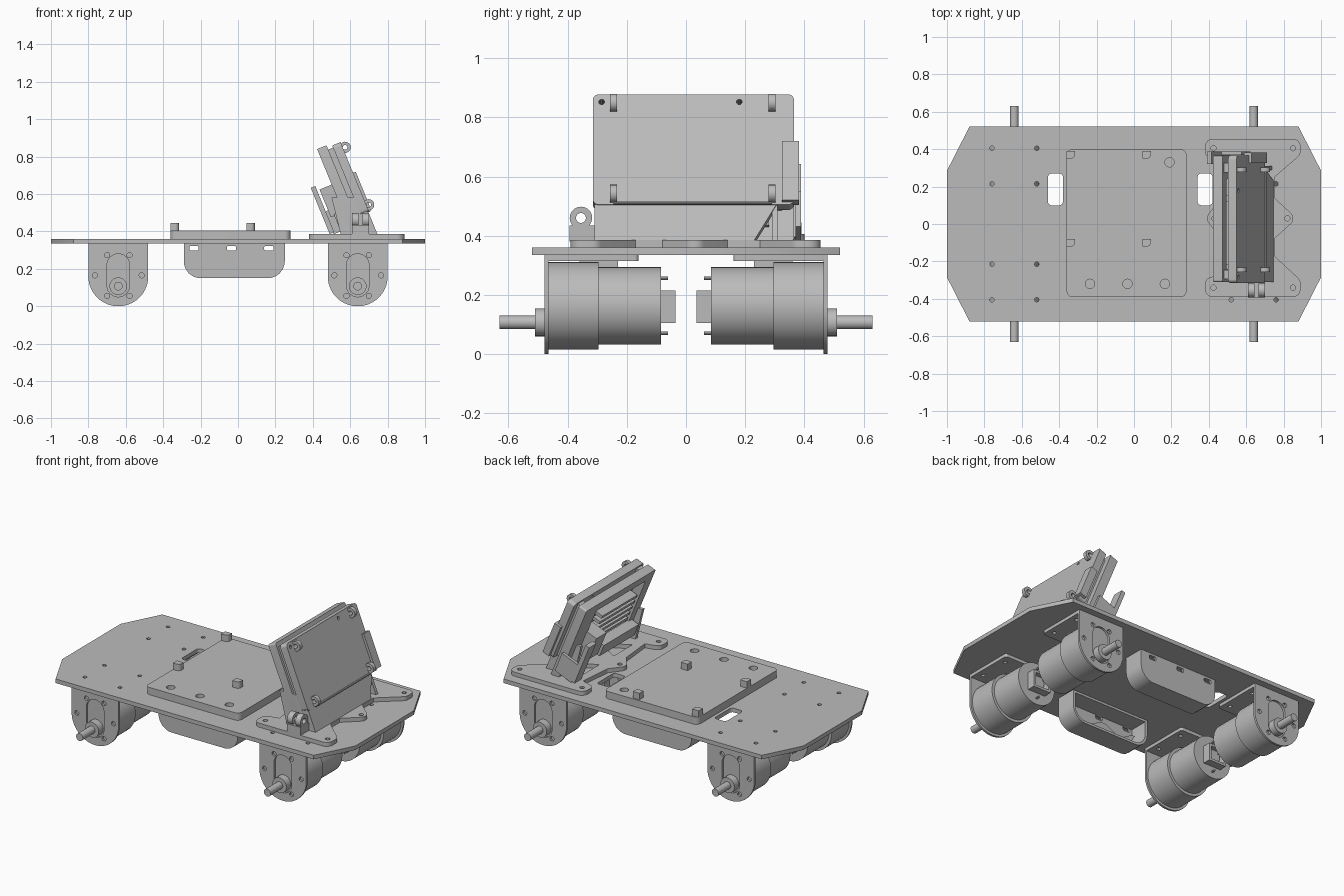
import bpy
import bmesh
from math import sin, cos, pi, radians
from mathutils import Matrix, Vector

cube = bpy.data.objects.get("Cube")
if cube:
    bpy.data.objects.remove(cube, do_unlink=True)

grey = bpy.data.materials.new("mid grey")
grey.use_nodes = True
grey.diffuse_color = (0.5, 0.5, 0.5, 1)
grey.node_tree.nodes["Principled BSDF"].inputs["Base Color"].default_value = (0.5, 0.5, 0.5, 1)

# Drawing planes: each maps a flat profile and its depth into the model
FLAT = Matrix.Identity(4)
FRONT = Matrix.Rotation(pi / 2, 4, 'X')
SIDE = Matrix(((0, 0, 1, 0), (1, 0, 0, 0), (0, 1, 0, 0), (0, 0, 0, 1)))
TILT = Matrix.Translation((0.75, 0, 0.385)) @ Matrix.Rotation(radians(-22.3), 4, 'Y')
parts = []


def finish(name, bm, matrix):
    bmesh.ops.remove_doubles(bm, verts=bm.verts, dist=0.0002)
    bm.transform(matrix)
    bmesh.ops.recalc_face_normals(bm, faces=bm.faces)
    mesh = bpy.data.meshes.new(name)
    bm.to_mesh(mesh)
    bm.free()
    mesh.materials.clear()
    mesh.materials.append(grey)
    obj = bpy.data.objects.new(name, mesh)
    bpy.context.collection.objects.link(obj)
    parts.append(obj)


def circle(x, y, r, n=20):
    return [(x + r * cos(2 * pi * i / n), y + r * sin(2 * pi * i / n)) for i in range(n)]


def rounded(points, radius=0.0, steps=6):
    """Round polygon corners; a point may carry its own radius as third value."""
    out = []
    for i, p in enumerate(points):
        r = p[2] if len(p) > 2 else radius
        c = Vector(p[:2])
        a = Vector(points[i - 1][:2]) - c
        b = Vector(points[(i + 1) % len(points)][:2]) - c
        if r == 0:
            out.append(tuple(c))
            continue
        half = a.angle(b) / 2
        d = r * cos(half) / sin(half)
        start, end = c + a.normalized() * d, c + b.normalized() * d
        centre = c + (a.normalized() + b.normalized()).normalized() * (r / sin(half))
        for k in range(steps + 1):
            v = start.lerp(end, k / steps) - centre
            out.append(tuple(centre + v.normalized() * r))
    return out


def rect(x0, x1, y0, y1, r=0.0):
    return rounded([(x0, y0), (x1, y0), (x1, y1), (x0, y1)], r)


def plate(name, loops, low, high, matrix=FLAT):
    """Extrude an outline (first loop) with holes (other loops) from low to high."""
    curve = bpy.data.curves.new(name, 'CURVE')
    curve.dimensions = '2D'
    curve.fill_mode = 'BOTH'
    curve.extrude = (high - low) / 2
    for loop in loops:
        spline = curve.splines.new('POLY')
        spline.points.add(len(loop) - 1)
        for point, (x, y) in zip(spline.points, loop):
            point.co = (x, y, 0, 1)
        spline.use_cyclic_u = True
    temp = bpy.data.objects.new(name + "_profile", curve)
    bpy.context.collection.objects.link(temp)
    mesh = temp.evaluated_get(bpy.context.evaluated_depsgraph_get()).to_mesh()
    bm = bmesh.new()
    bm.from_mesh(mesh)
    temp.evaluated_get(bpy.context.evaluated_depsgraph_get()).to_mesh_clear()
    bpy.data.objects.remove(temp, do_unlink=True)
    bpy.data.curves.remove(curve)
    finish(name, bm, matrix @ Matrix.Translation((0, 0, (low + high) / 2)))


def box(name, x, y, z, matrix=FLAT):
    plate(name, [rect(*x, *y)], *z, matrix)


def rod(name, x, z, r, y0, y1, n=40):
    bm = bmesh.new()
    bmesh.ops.create_cone(bm, cap_ends=True, segments=n, radius1=r, radius2=r, depth=abs(y1 - y0))
    finish(name, bm, Matrix.Translation((x, (y0 + y1) / 2, z)) @ FRONT)


def front_plate(name, loops, y0, y1):
    """Extrude an x-z profile between two y positions."""
    plate(name, loops, min(-y0, -y1), max(-y0, -y1), FRONT)


# Deck with screw holes and cable slots
screws = [circle(sx * x, sy * y, 0.012, 12) for sx in (-1, 1) for sy in (-1, 1)
          for x in (0.52, 0.76) for y in (0.215, 0.405)]
corners = [(0.88, 0.52), (1, 0.285)]
outline = [(x, -y) for x, y in corners] + [(x, y) for x, y in reversed(corners)]
outline += [(-x, -y) for x, y in outline]
slots = [rect(x, x + 0.08, 0.10, 0.27, 0.02) for x in (-0.46, 0.34)]
plate("deck", [outline] + slots + screws, 0.335, 0.36)

# Raised pad with corner posts
pad_holes = [circle(x, -0.32, 0.025) for x in (-0.235, -0.035, 0.165)] + [circle(0.19, 0.33, 0.025)]
plate("pad", [rect(-0.36, 0.28, -0.39, 0.40, 0.03)] + pad_holes, 0.36, 0.405)
for x in (-0.34, 0.065):
    for y in (-0.10, 0.37):
        plate("pad_post", [rounded([(x - 0.02, y - 0.02), (x + 0.025, y - 0.02, 0.02),
                                    (x + 0.025, y + 0.02), (x - 0.02, y + 0.02)])], 0.405, 0.445)

# Motors with their brackets
for mx in (-0.64, 0.64):
    for s in (-1, 1):
        tab_holes = [circle(mx + dx, s * y, 0.012, 12) for dx in (-0.12, 0.12) for y in (0.215, 0.405)]
        tab = rect(mx - 0.16, mx + 0.16, min(s * 0.16, s * 0.475), max(s * 0.16, s * 0.475), 0.015)
        plate("bracket_flange", [tab] + tab_holes, 0.315, 0.335)
        face = rounded([(mx - 0.16, 0, 0.159), (mx + 0.16, 0, 0.159), (mx + 0.16, 0.335),
                        (mx - 0.16, 0.335)], steps=12)
        window = rect(mx - 0.06, mx + 0.06, 0.05, 0.28, 0.059)
        bolts = [circle(mx + dx, 0.165 + dz, 0.014, 12) for dx, dz in
                 ((-0.125, 0), (0.125, 0), (-0.06, 0.108), (0.06, 0.108), (-0.06, -0.11), (0.06, -0.11))]
        front_plate("bracket_face", [face, window] + bolts, s * 0.465, s * 0.478)
        rod("gearbox", mx, 0.163, 0.148, s * 0.295, s * 0.465)
        rod("motor_body", mx, 0.163, 0.131, s * 0.085, s * 0.296)
        rod("shaft_boss", mx, 0.107, 0.047, s * 0.46, s * 0.51, 28)
        rod("shaft", mx, 0.107, 0.023, s * 0.50, s * 0.63, 20)
        rod("motor_bearing", mx, 0.163, 0.04, s * 0.065, s * 0.09, 24)
        for dz in (-0.093, 0.093):
            rod("motor_pin", mx, 0.163 + dz, 0.006, s * 0.06, s * 0.09, 8)
        front_plate("motor_socket", [rect(mx - 0.06, mx + 0.06, 0.105, 0.215),
                                     rect(mx - 0.045, mx + 0.045, 0.12, 0.20)], s * 0.036, s * 0.086)

# Two pockets under the deck, open toward the middle
def pocket_outline(inset):
    r = 0.09 - inset
    return rounded([(-0.29 + inset, 0.15 + inset, r), (0.25 - inset, 0.15 + inset, r),
                    (0.25 - inset, 0.336 - inset), (-0.29 + inset, 0.336 - inset)])


for s in (-1, 1):
    ports = [rect(x - 0.025, x + 0.025, 0.297, 0.322, 0.008) for x in (-0.235, -0.035, 0.165)]
    front_plate("pocket_wall", [pocket_outline(0)] + ports, s * 0.345, s * 0.36)
    front_plate("pocket_rim", [pocket_outline(0), pocket_outline(0.015)], s * 0.23, s * 0.346)
    wave = [(-0.25 + 0.46 * i / 30, 0.225 + 0.022 * cos(i * pi / 7.5)) for i in range(31)]
    front_plate("pocket_rib", [[(-0.2, 0.16), (0.16, 0.16)] + wave[::-1]], s * 0.29, s * 0.31)

# Foot of the display stand
foot = [(0.38, 0.455, 0.04), (0.38, 0.36, 0.04), (0.47, 0.33), (0.45, 0.12), (0.38, 0.03, 0.04),
        (0.45, -0.06), (0.47, -0.27), (0.38, -0.29, 0.04), (0.38, -0.39, 0.04), (0.89, -0.39, 0.04),
        (0.89, -0.30, 0.04), (0.75, -0.17), (0.75, -0.08), (0.87, 0.03, 0.04), (0.75, 0.14),
        (0.75, 0.25), (0.89, 0.37, 0.04), (0.89, 0.455, 0.04)]
foot_holes = [circle(x, y, 0.014, 12) for y in (0.405, -0.34) for x in (0.425, 0.85)]
foot_holes += [circle(x, 0.03, 0.014, 12) for x in (0.43, 0.82)]
foot_holes += [rounded([(0.52, y - 0.09), (0.68, y), (0.52, y + 0.09)]) for y in (-0.13, 0.19)]
plate("stand_foot", [rounded(foot)] + foot_holes, 0.36, 0.385)

# Side gussets
for y in (-0.31, 0.29):
    front_plate("stand_gusset", [[(0.55, 0.38), (0.74, 0.38), (0.66, 0.58), (0.50, 0.58)]], y, y + 0.02)

# Tilted parts: profile is (y, height along slope), depth is along the slope normal
tilted = TILT @ SIDE
plate("display_panel", [rect(-0.315, 0.365, 0.13, 0.532, 0.02), circle(-0.285, 0.505, 0.01, 10),
                        circle(0.18, 0.505, 0.01, 10)], -0.048, 0, tilted)
plate("display_skirt", [[(-0.31, 0), (0.23, 0), (0.305, 0.131), (-0.31, 0.131)]], -0.04, -0.004, tilted)
plate("back_frame", [rect(-0.31, 0.365, 0.03, 0.545, 0.01), rect(-0.24, 0.24, 0.10, 0.49, 0.01)],
      -0.13, -0.076, tilted)
box("circuit_board", (-0.28, 0.28), (0.08, 0.42), (-0.076, -0.06), tilted)
for y in (-0.27, 0.30):
    box("frame_spacer", (y - 0.025, y + 0.025), (0.14, 0.52), (-0.08, -0.045), tilted)
for i in range(7):
    v = 0.12 + i * 0.042
    box("cooling_rib", (-0.22, 0.12), (v, v + 0.02), (-0.125, -0.07), tilted)
box("header_block", (-0.27, 0.07), (0.11, 0.19), (-0.18, -0.12), tilted)
box("connector_block", (0.15, 0.25), (0.18, 0.34), (-0.20, -0.07), tilted)
box("side_tab", (0.325, 0.382), (0.14, 0.355), (-0.03, 0.015), tilted)
box("rear_fin", (0.32, 0.388), (0.10, 0.366), (-0.24, -0.214), tilted)
box("rear_fin_web", (0.37, 0.388), (0.09, 0.22), (-0.22, -0.10), tilted)

# Ring lugs on the display face
lug_plane = TILT @ FRONT
for y in (-0.245, 0.29):
    for v in (0.165, 0.497):
        plate("ring_lug", [circle(0.012, v, 0.03), circle(0.012, v, 0.013, 12)],
              -y - 0.012, -y + 0.012, lug_plane)
plate("lower_bar", [circle(0.004, 0.134, 0.006, 8)], -0.29, 0.245, lug_plane)

# Hinge clamp beside the display
clamp = [circle(-0.355, 0.46, 0.038), circle(-0.355, 0.46, 0.017, 14)]
for x in (0.61, 0.665):
    plate("hinge_ring", clamp, x, x + 0.035, SIDE)
box("hinge_block", (-0.393, -0.30), (0.38, 0.435), (0.61, 0.70), SIDE)

# Smooth round surfaces, keep edges sharp
bpy.ops.object.select_all(action='DESELECT')
for obj in parts:
    obj.select_set(True)
bpy.context.view_layer.objects.active = parts[0]
bpy.ops.object.shade_smooth_by_angle(angle=radians(30))
